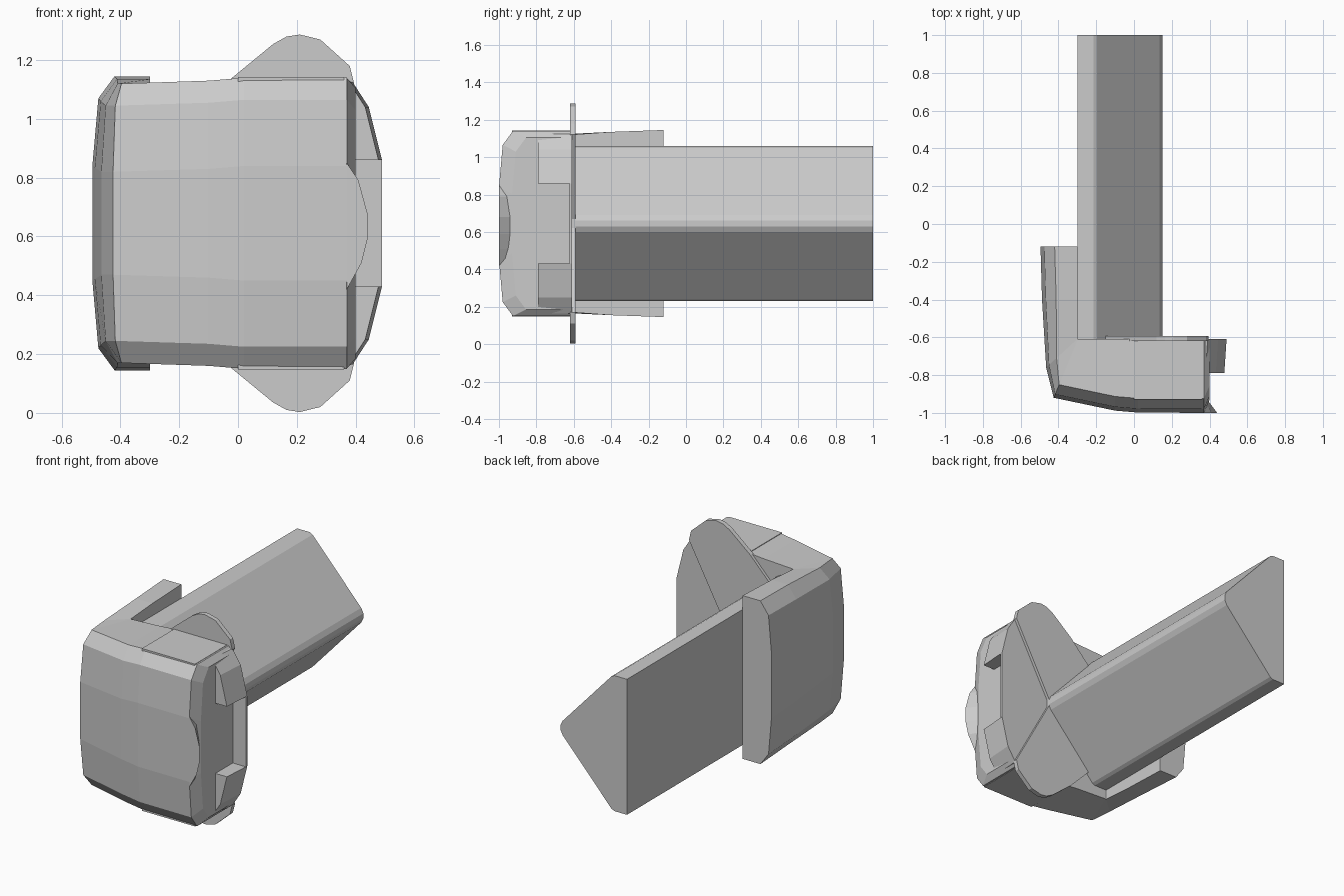
import bpy, bmesh
from mathutils import Vector

if "Cube" in bpy.data.objects:
    bpy.data.objects.remove(bpy.data.objects["Cube"])

ZC = 0.645  # height of the mirror plane


def finish(name, bm):
    bmesh.ops.remove_doubles(bm, verts=bm.verts, dist=0.0005)
    bmesh.ops.recalc_face_normals(bm, faces=bm.faces)
    me = bpy.data.meshes.new(name)
    bm.to_mesh(me)
    bm.free()
    ob = bpy.data.objects.new(name, me)
    bpy.context.collection.objects.link(ob)
    return ob


def loft(name, rings):
    bm = bmesh.new()
    vs = [[bm.verts.new(p) for p in r] for r in rings]
    n = len(rings[0])
    for a, b in zip(vs, vs[1:]):
        for i in range(n):
            j = (i + 1) % n
            bm.faces.new((a[i], a[j], b[j], b[i]))
    bm.faces.new(vs[0])
    bm.faces.new(vs[-1][::-1])
    return finish(name, bm)


def prism(name, pts, y0, y1):
    return loft(name, [[(x, y, z) for x, z in pts] for y in (y0, y1)])


def mirrored(pts):
    return pts + [(x, 2 * ZC - z) for x, z in reversed(pts)]


def box(name, x0, x1, y0, y1, z0, z1):
    return prism(name, [(x0, z0), (x1, z0), (x1, z1), (x0, z1)], y0, y1)


# Long triangular bar with a blunt apex
prism("bar", mirrored([(-0.3, 1.06), (-0.215, 1.06), (-0.195, 1.05),
                       (0.135, 0.69), (0.15, 0.66)]), -0.62, 1.0)

# L-shaped shell: outer point, inner point, half height at each station
stations = [
    ((-0.495, -0.12), (-0.30, -0.12), 0.50),
    ((-0.487, -0.40), (-0.30, -0.40), 0.49),
    ((-0.465, -0.76), (-0.30, -0.609), 0.475),
    ((-0.425, -0.92), (-0.297, -0.61), 0.475),
    ((-0.10, -0.988), (-0.10, -0.61), 0.485),
    ((0.02, -0.998), (0.02, -0.61), 0.495),
    ((0.37, -1.0), (0.37, -0.61), 0.495),
    ((0.40, -0.93), (0.40, -0.61), 0.46),
]
rings = []
for o, i, h in stations:
    o, i = Vector(o), Vector(i)
    d = (i - o).normalized()
    half = [(i, h), (o + d * 0.075, h), (o + d * 0.02, h - 0.075), (o, h - 0.3)]
    rings.append([(p.x, p.y, ZC + z) for p, z in half]
                 + [(p.x, p.y, ZC - z) for p, z in reversed(half)])
loft("shell", rings)

# Raised panels on the top and bottom of the shell
for tag, z in (("top", 1.12), ("bottom", 0.148)):
    box(tag + "_panel", 0.0, 0.36, -0.93, -0.61, z, z + 0.022)

# Two-lobed flange, notched at the bar apex
lobe = [(-0.25, 0.90), (-0.02, 1.14), (0.12, 1.255), (0.165, 1.28), (0.21, 1.287),
        (0.28, 1.27), (0.38, 1.18), (0.395, 1.12), (0.15, 0.67)]
prism("flange", mirrored(lobe), -0.62, -0.592)

# Side rims above and below the side notch, and the notch's back plate
rim = [(0.34, 1.14), (0.39, 1.125), (0.445, 1.04), (0.49, 0.86), (0.36, 0.86)]
for tag, s in (("upper", 1), ("lower", -1)):
    loft(tag + "_rim", [
        [(x - dx, y, ZC + s * (z - ZC)) for x, z in rim]
        for y, dx in ((-0.79, 0.012), (-0.61, 0))])
box("notch_back", 0.36, 0.49, -0.622, -0.61, 0.43, 0.86)

# Pointed lip on the right edge of the front face
lip = [(0.37, 0.85), (0.41, 0.79), (0.44, 0.68), (0.44, 0.59), (0.42, 0.51), (0.37, 0.42)]
loft("front_lip", [[(0.34 + (x - 0.34) * k, y, z) for x, z in lip]
                   for y, k in ((-1.0, 1.0), (-0.94, 0.55))])
